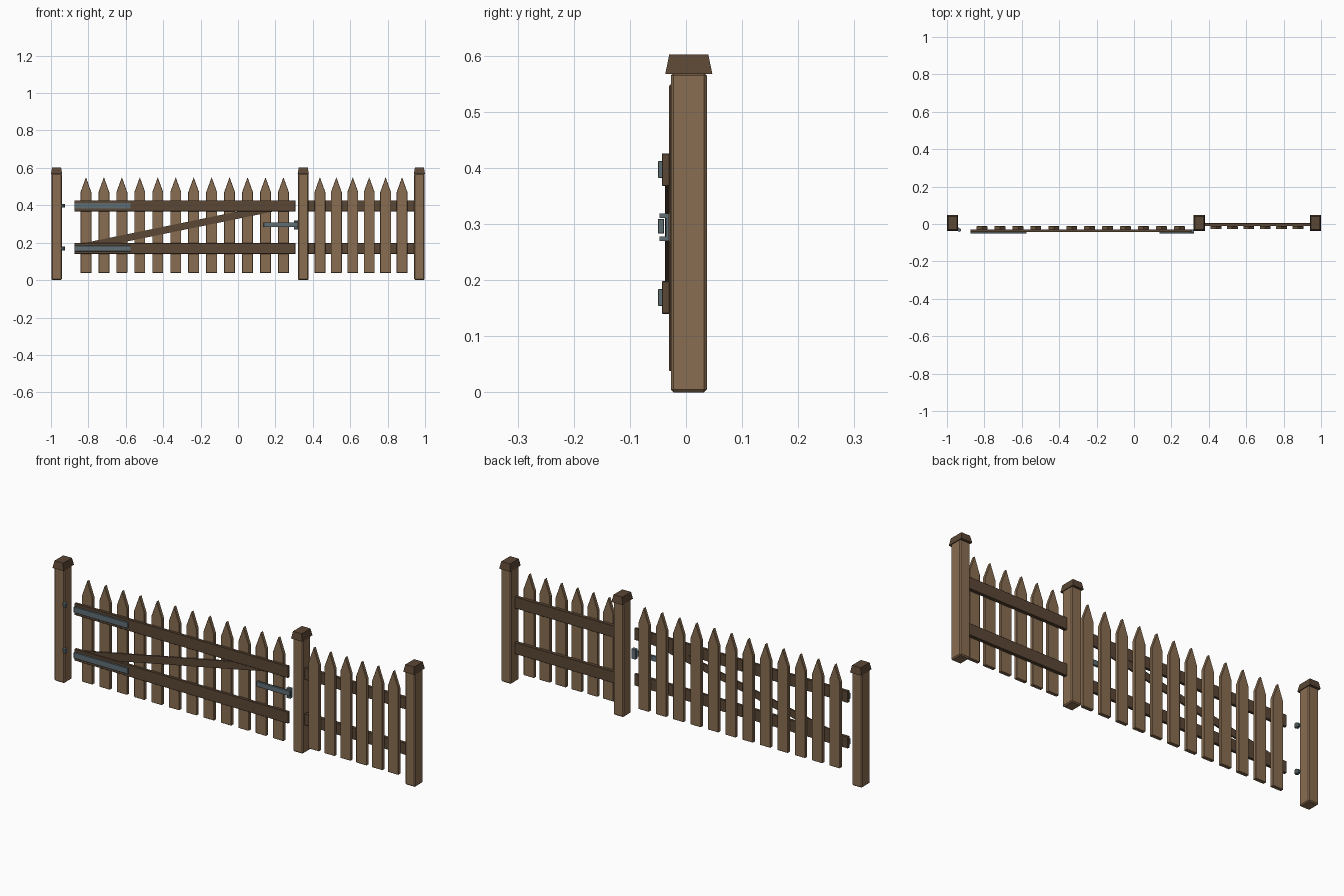
import bpy, bmesh, math
from mathutils import Vector

cube = bpy.data.objects.get("Cube")
if cube:
    bpy.data.objects.remove(cube, do_unlink=True)


def material(name, color):
    m = bpy.data.materials.new(name)
    m.use_nodes = True
    m.diffuse_color = (*color, 1)
    m.node_tree.nodes["Principled BSDF"].inputs["Base Color"].default_value = (*color, 1)
    return m


light_wood = material("light wood", (0.25, 0.155, 0.082))
dark_wood = material("dark wood", (0.105, 0.063, 0.036))
metal = material("grey metal", (0.115, 0.155, 0.175))


def finish(name, bm, mat, bevel=0):
    bmesh.ops.recalc_face_normals(bm, faces=bm.faces)
    mesh = bpy.data.meshes.new(name)
    bm.to_mesh(mesh)
    bm.free()
    mesh.materials.append(mat)
    obj = bpy.data.objects.new(name, mesh)
    bpy.context.collection.objects.link(obj)
    if bevel:
        mod = obj.modifiers.new("bevel", 'BEVEL')
        mod.width = bevel
        mod.segments = 1
    return obj


def box(name, x, y, z, mat, bevel=0, top_scale=(1, 1)):
    """Box from (min, max) ranges; top_scale narrows the top face."""
    bm = bmesh.new()
    bmesh.ops.create_cube(bm, size=1)
    lo, hi = Vector((x[0], y[0], z[0])), Vector((x[1], y[1], z[1]))
    for v in bm.verts:
        if v.co.z > 0:
            v.co.x *= top_scale[0]
            v.co.y *= top_scale[1]
        v.co = (lo + hi) / 2 + v.co * (hi - lo)
    return finish(name, bm, mat, bevel)


def picket(name, x, y):
    """Pointed board, extruded from its front outline."""
    w = 0.029
    outline = [(-w, 0.038), (w, 0.038), (w, 0.47), (0, 0.55), (-w, 0.47)]
    bm = bmesh.new()
    face = bm.faces.new([bm.verts.new((x + px, y[0], pz)) for px, pz in outline])
    ext = bmesh.ops.extrude_face_region(bm, geom=[face])
    verts = [v for v in ext["geom"] if isinstance(v, bmesh.types.BMVert)]
    bmesh.ops.translate(bm, verts=verts, vec=(0, y[1] - y[0], 0))
    return finish(name, bm, light_wood, 0.0015)


# Posts with tapered caps
for label, x in (("left_end", 0.97), ("middle", 0.349), ("right_end", -0.97)):
    box(label + "_post", (x - 0.028, x + 0.028), (-0.027, 0.037), (0, 0.57), light_wood, 0.005)
    box(label + "_cap", (x - 0.03, x + 0.03), (-0.037, 0.047), (0.567, 0.602),
        dark_wood, 0, (0.8, 0.83))

# Rails of the gate and of the fixed panel
rail_heights = {"lower": 0.169, "upper": 0.397}
for label, z in rail_heights.items():
    span = (z - 0.029, z + 0.029)
    box("gate_rail_" + label, (-0.874, 0.307), (-0.043, -0.029), span, dark_wood, 0.001)
    box("panel_rail_" + label, (0.37, 0.95), (-0.012, 0.005), span, dark_wood, 0.001)

# Pickets
for i in range(12):
    picket(f"gate_picket_{i + 1}", -0.813 + i * 0.096, (-0.03, -0.012))
for i in range(6):
    picket(f"panel_picket_{i + 1}", 0.438 + i * 0.0878, (-0.028, -0.011))

# Diagonal brace of the gate
brace = box("gate_brace", (-0.53, 0.53), (-0.037, -0.029), (-0.019, 0.019), dark_wood)
brace.location = (-0.315, 0, 0.283)
brace.rotation_euler.y = -math.atan(0.205)

# Hinge straps on the gate and hinge pins on the post
for label, z in rail_heights.items():
    box("hinge_strap_" + label, (-0.874, -0.575), (-0.05, -0.042), (z - 0.015, z + 0.015),
        metal, 0.001)
    box("hinge_bracket_" + label, (-0.946, -0.935), (-0.034, -0.018), (z - 0.006, z + 0.006), metal)
    bm = bmesh.new()
    bmesh.ops.create_cone(bm, cap_ends=True, segments=8, radius1=0.01, radius2=0.01, depth=0.02)
    bmesh.ops.translate(bm, verts=bm.verts, vec=(-0.934, -0.032, z))
    finish("hinge_pin_" + label, bm, metal)

# Latch bar and its keeper beside the middle post
box("latch_bar", (0.137, 0.322), (-0.05, -0.039), (0.283, 0.309), metal, 0.001)
box("latch_keeper_back", (0.3, 0.322), (-0.036, -0.03), (0.27, 0.319), metal)
for label, z in (("lower", 0.27), ("upper", 0.311)):
    box("latch_keeper_" + label, (0.3, 0.322), (-0.047, -0.03), (z, z + 0.008), metal)
